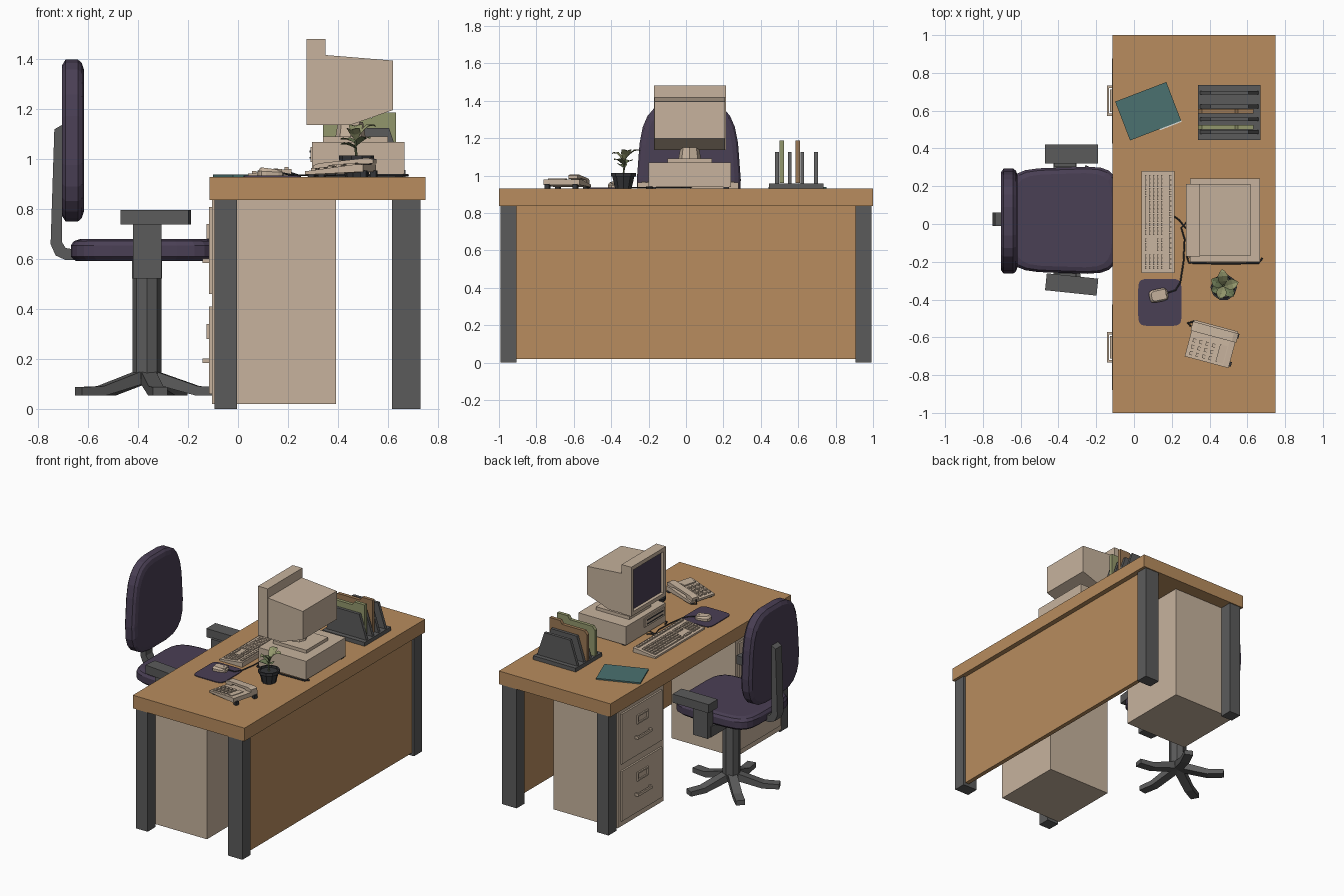
import bpy, bmesh, math
from mathutils import Matrix, Vector

if "Cube" in bpy.data.objects:
    bpy.data.objects.remove(bpy.data.objects["Cube"])


def mat(name, r, g, b):
    m = bpy.data.materials.new(name)
    m.diffuse_color = (r, g, b, 1)
    m.use_nodes = True
    m.node_tree.nodes["Principled BSDF"].inputs["Base Color"].default_value = m.diffuse_color
    return m


WOOD = mat("wood", 0.48, 0.265, 0.112)
BEIGE = mat("beige plastic", 0.57, 0.45, 0.34)
GRAY = mat("gray metal", 0.105, 0.105, 0.105)
PURPLE = mat("purple fabric", 0.068, 0.05, 0.09)
TEAL = mat("teal card", 0.07, 0.165, 0.16)
OLIVE = mat("olive card", 0.29, 0.31, 0.15)
LEAF = mat("leaf green", 0.15, 0.19, 0.09)
DARK = mat("dark plastic", 0.035, 0.036, 0.04)
PAPER = mat("white paper", 0.75, 0.75, 0.72)
BROWN = mat("brown card", 0.33, 0.19, 0.09)


def finish(name, bm, m, at=(0, 0, 0), rot=0):
    bmesh.ops.recalc_face_normals(bm, faces=bm.faces)
    me = bpy.data.meshes.new(name)
    bm.to_mesh(me)
    bm.free()
    me.materials.append(m)
    ob = bpy.data.objects.new(name, me)
    ob.location = at
    ob.rotation_euler.z = math.radians(rot)
    bpy.context.collection.objects.link(ob)
    return ob


def boxes(name, items, m, **kw):
    """Several (x0,x1,y0,y1,z0,z1) boxes in one object."""
    bm = bmesh.new()
    for x0, x1, y0, y1, z0, z1 in items:
        mx = Matrix.Translation(((x0 + x1) / 2, (y0 + y1) / 2, (z0 + z1) / 2)) @ \
            Matrix.Diagonal((x1 - x0, y1 - y0, z1 - z0, 1))
        bmesh.ops.create_cube(bm, size=1, matrix=mx)
    return finish(name, bm, m, **kw)


def box(name, x0, x1, y0, y1, z0, z1, m, **kw):
    return boxes(name, [(x0, x1, y0, y1, z0, z1)], m, **kw)


def loft(name, rings, m, **kw):
    """Skin equal-length rings of points and cap both ends."""
    bm = bmesh.new()
    vs = [[bm.verts.new(p) for p in r] for r in rings]
    n = len(vs[0])
    for a, b in zip(vs, vs[1:]):
        for i in range(n):
            bm.faces.new((a[i], a[(i + 1) % n], b[(i + 1) % n], b[i]))
    bm.faces.new(vs[0])
    bm.faces.new(vs[-1])
    return finish(name, bm, m, **kw)


def prism(name, pts, lo, hi, m, axis="y", **kw):
    put = {"x": lambda a, b, t: (t, a, b), "y": lambda a, b, t: (a, t, b),
           "z": lambda a, b, t: (a, b, t)}[axis]
    return loft(name, [[put(a, b, t) for a, b in pts] for t in (lo, hi)], m, **kw)


def squircle(rx, ry, n=24, e=3.0):
    out = []
    for i in range(n):
        c, s = math.cos(math.tau * (i + .5) / n), math.sin(math.tau * (i + .5) / n)
        out.append((math.copysign(abs(c) ** (2 / e), c) * rx, math.copysign(abs(s) ** (2 / e), s) * ry))
    return out


def lathe(name, prof, m, at, n=10):
    return loft(name, [[(r * math.cos(math.tau * i / n), r * math.sin(math.tau * i / n), z)
                        for i in range(n)] for r, z in prof], m, at=at)


def cable(name, pts, r, m):
    rings = []
    pts = [Vector(p) for p in pts]
    for i, p in enumerate(pts):
        d = (pts[min(i + 1, len(pts) - 1)] - pts[max(i - 1, 0)]).normalized()
        u = d.cross(Vector((0, 0, 1)))
        u = u.normalized() if u.length > .01 else Vector((0, 1, 0))
        v = d.cross(u)
        rings.append([p + (u * math.cos(a) + v * math.sin(a)) * r
                      for a in (k * math.tau / 6 for k in range(6))])
    return loft(name, rings, m)


# desk
box("desk_top", -0.115, 0.75, -1, 1, 0.838, 0.93, WOOD)
box("modesty_panel", 0.685, 0.715, -0.91, 0.91, 0.02, 0.838, WOOD)
for s, side in ((-1, "right"), (1, "left")):
    y0, y1 = sorted((s * 0.905, s * 0.993))
    box("front_leg_" + side, -0.095, -0.005, y0, y1, 0, 0.838, GRAY)
    box("rear_leg_" + side, 0.617, 0.73, y0, y1, 0, 0.838, GRAY)
    # filing cabinets
    y0, y1 = sorted((s * 0.40, s * 0.905))
    c = (y0 + y1) / 2
    box("cabinet_" + side, -0.105, 0.393, y0, y1, 0.02, 0.838, BEIGE)
    for z, lvl in ((0.06, "lower"), (0.46, "upper")):
        tag = lvl + "_" + side
        box("drawer_" + tag, -0.117, -0.1, c - 0.225, c + 0.225, z, z + 0.35, BEIGE)
        boxes("drawer_handle_" + tag, [(-0.143, -0.133, c - .08, c + .08, z + .125, z + .143),
                                       (-0.135, -0.115, c - .08, c - .068, z + .125, z + .143),
                                       (-0.135, -0.115, c + .068, c + .08, z + .125, z + .143)], BEIGE)
        boxes("label_holder_" + tag, [(-0.126, -0.115, c - .06, c + .06, z + .22, z + .23),
                                      (-0.126, -0.115, c - .06, c + .06, z + .27, z + .28),
                                      (-0.126, -0.115, c - .06, c - .05, z + .22, z + .28),
                                      (-0.126, -0.115, c + .05, c + .06, z + .22, z + .28)], BEIGE)

# chair cushions
rings = []
for z, k in ((0.592, .93), (0.61, 1), (0.655, 1), (0.672, .96), (0.68, .88)):
    rings.append([(x * k, y * k * (1 + 0.12 * x), z) for x, y in squircle(0.295, 0.28, e=5)])
loft("seat", rings, PURPLE, at=(-0.375, 0.02, 0))
rings = []
for x, k in ((-0.705, .93), (-0.69, 1), (-0.64, 1), (-0.625, .96), (-0.617, .88)):
    rings.append([(x, y * k * (1 - 0.28 * z), z * k) for y, z in squircle(0.272, 0.325, e=3.4)])
loft("backrest", rings, PURPLE, at=(0, 0.015, 1.075))
prism("backrest_support", [(-0.70, 1.14), (-0.735, 1.12), (-0.75, 0.66), (-0.73, 0.615), (-0.69, 0.597),
                           (-0.60, 0.597), (-0.60, 0.63), (-0.69, 0.645), (-0.705, 0.67)], -0.01, 0.06, GRAY)

# chair arms and base
box("arm_bracket", -0.425, -0.305, -0.29, 0.33, 0.522, 0.595, GRAY)
box("arm_post_left", -0.42, -0.307, 0.302, 0.36, 0.522, 0.745, GRAY)
box("arm_post_right", -0.42, -0.307, -0.32, -0.262, 0.522, 0.745, GRAY)
box("arm_pad_left", -0.14, 0.14, -0.05, 0.05, 0, 0.06, GRAY, at=(-0.33, 0.37, 0.738))
box("arm_pad_right", -0.137, 0.137, -0.045, 0.045, 0, 0.06, GRAY, at=(-0.33, -0.32, 0.738), rot=-6)
lathe("chair_column", [(0.058, 0.12), (0.058, 0.53)], GRAY, (-0.365, 0.02, 0), 8)
for i in range(5):
    prism("chair_foot_%d" % (i + 1), [(0, 0.11), (0.2, 0.055), (0.31, 0.055), (0.31, 0.088), (0.21, 0.092),
                                      (0, 0.165)], -0.03, 0.03, GRAY, at=(-0.365, 0.02, 0), rot=64 + 72 * i)

# computer
box("computer_case", 0.297, 0.667, -0.2, 0.24, 0.94, 1.07, BEIGE)
boxes("computer_feet", [(x, x + .03, y, y + .03, .93, .94) for x in (.31, .63) for y in (-.19, .2)], DARK)
box("computer_front_panel", 0.29, 0.30, -0.18, 0.04, 0.99, 1.05, BEIGE)
boxes("disk_slots", [(0.287, 0.295, -0.16, 0.02, 1.028, 1.036), (0.287, 0.295, -0.16, 0.02, 1.003, 1.009)], DARK)
box("monitor_stand", 0.34, 0.6, -0.1, 0.14, 1.07, 1.092, BEIGE)
lathe("monitor_neck", [(0.06, 1.09), (0.05, 1.15)], BEIGE, (0.45, 0.02, 0), 8)
prism("monitor_body", [(0.34, 1.418), (0.62, 1.395), (0.62, 1.197), (0.45, 1.137), (0.34, 1.137)],
      -0.168, 0.208, BEIGE)
# monitor bezel with inset dark screen
b = box("monitor_bezel", 0.275, 0.35, -0.171, 0.213, 1.137, 1.482, BEIGE)
b.data.materials.append(PURPLE)
bm = bmesh.new()
bm.from_mesh(b.data)
screen = min(bm.faces, key=lambda f: f.calc_center_median().x)
bmesh.ops.inset_region(bm, faces=[screen], thickness=0.038)
bmesh.ops.inset_region(bm, faces=[screen], thickness=0.008, depth=-0.015)
screen.material_index = 1
bm.to_mesh(b.data)
bm.free()

# keyboard with key rows
prism("keyboard_body", [(0.04, 0.93), (0.215, 0.93), (0.215, 0.962), (0.19, 0.96), (0.04, 0.942)],
      -0.26, 0.28, BEIGE)
keys = []


def key_block(y0, y1, cols, rows):
    p = (y1 - y0) / cols
    for r in rows:
        x = 0.057 + r * 0.0215
        z = 0.942 + (x - 0.04) * 0.12
        keys.extend((x, x + .017, y0 + c * p + .0025, y0 + (c + 1) * p - .0025, z - .006, z + .009)
                    for c in range(cols))


key_block(-0.06, 0.262, 14, range(1, 5))
key_block(-0.06, 0.0, 2, (0,))
key_block(0.0, 0.15, 1, (0,))
key_block(0.15, 0.262, 4, (0,))
key_block(-0.145, -0.075, 3, (0, 3, 4))
key_block(-0.24, -0.16, 4, range(5))
key_block(-0.24, 0.262, 18, (6,))
boxes("keys", keys, BEIGE)

# mouse, pad and cables
prism("mouse_pad", squircle(0.115, 0.125, 24, 7), 0.93, 0.935, PURPLE, "z", at=(0.137, -0.415, 0))
loft("mouse", [[(x * k, y * k, z + x * t) for x, y in squircle(0.05, 0.035, 12, 4)]
               for z, k, t in ((.935, 1, 0), (.95, 1, -.05), (.962, .75, -.1))], BEIGE,
     at=(0.13, -0.378, 0), rot=12)
boxes("mouse_buttons", [(.012, .042, -.026, -.002, .94, .961), (.012, .042, .002, .026, .94, .961)], BEIGE,
      at=(0.13, -0.378, 0), rot=12)
cable("mouse_cable", [(.175, -.365, .945), (.22, -.35, .936), (.245, -.31, .936), (.262, -.2, .936),
                      (.268, -.08, .936), (.25, -.02, .936), (.29, .02, .936)], .004, DARK)
cable("keyboard_cable", [(.213, .04, .945), (.24, .02, .936), (.272, -.02, .936), (.31, -.03, .936)], .004, DARK)
cable("case_cable", [(.28, -.17, .936), (.29, -.205, .936), (.48, -.21, .936), (.66, -.206, .936),
                     (.68, -.18, .936)], .005, DARK)

# paper folder lying on the desk
box("folder_card", -0.145, 0.145, -0.11, 0.11, 0, 0.009, TEAL, at=(0.075, 0.597, 0.93), rot=21)
prism("folder_paper", [(0, -0.09), (0.02, -0.118), (0.14, -0.123), (0.14, -0.06)], 0.002, 0.0065, PAPER, "z",
      at=(0.075, 0.597, 0.93), rot=24)

# file organizer
box("organizer_base", 0.34, 0.67, 0.445, 0.735, 0.93, 0.957, GRAY)
for i, y in enumerate((0.487, 0.555, 0.622, 0.695)):
    prism("organizer_divider_%d" % (i + 1), [(0.35, 0.957), (0.66, 0.957), (0.65, 0.99), (0.605, 1.125),
                                             (0.405, 1.125), (0.36, 0.99)], y - .01, y + .01, GRAY)
for name, y, m in (("olive_file", 0.512, OLIVE), ("brown_file", 0.598, BROWN)):
    prism(name, [(0.34, 0.96), (0.632, 0.96), (0.632, 1.188), (0.55, 1.188), (0.535, 1.165), (0.36, 1.165),
                 (0.34, 1.14)], y - .012, y + .012, m)

# potted plant
P = (0.475, -0.335, 0.93)
lathe("plant_pot", [(.046, 0), (.062, .065), (.07, .065), (.07, .085), (.06, .085), (.058, .072)], DARK, P)
cable("plant_stem", [(.475, -.335, 1.0), (.47, -.33, 1.05), (.475, -.325, 1.10)], .005, LEAF)
for i, (ang, z, ln, rise) in enumerate(((95, .15, .09, .055), (150, .13, .075, .02), (15, .15, .08, .055),
                                        (-45, .125, .075, .03), (-110, .14, .07, .05), (200, .11, .07, .02))):
    bm = bmesh.new()
    rows = []
    for t, w in ((0, .004), (.3, .024), (.6, .028), (.85, .016), (1, .002)):
        h = rise * math.sin(t * 2.0)
        rows.append([bm.verts.new((t * ln, s * w, h + abs(s) * w * .3)) for s in (-1, 0, 1)])
    for a, c in zip(rows, rows[1:]):
        for k in (0, 1):
            bm.faces.new((a[k], c[k], c[k + 1], a[k + 1]))
    finish("leaf_%d" % (i + 1), bm, OLIVE if i % 2 == 0 else LEAF, at=(P[0], P[1] + .005, P[2] + z), rot=ang)

# telephone: wedge body, keypad, handset and feet
T = dict(at=(0.41, -0.635, 0.93), rot=-15)
prism("phone_body", [(-0.12, 0.008), (0.12, 0.02), (0.12, 0.05), (0.09, 0.05), (-0.12, 0.022)],
      -0.1, 0.1, BEIGE, **T)
boxes("phone_keys", [(x, x + .02, y, y + .02, .02, .032 + (x + .12) * .133)
                     for x in (-.10, -.065, -.03, .005) for y in (-.085, -.05, -.015)], BEIGE, **T)
box("phone_display", 0.045, 0.085, -0.085, 0.01, 0.03, 0.053, BEIGE, **T)
prism("phone_handset", [(-0.125, 0.026), (-0.07, 0.03), (-0.06, 0.045), (0.06, 0.055), (0.07, 0.05), (0.125, 0.053),
                        (0.125, 0.07), (0.1, 0.076), (-0.1, 0.054), (-0.125, 0.045)], 0.04, 0.09, BEIGE, **T)
boxes("phone_feet", [(x, x + .025, y, y + .025, 0, .025 if x > 0 else .01)
                     for x in (-.11, .105) for y in (-.09, .065)], DARK, **T)
cable("phone_cord", [(.30, -.54, .96), (.285, -.525, .94), (.32, -.515, .937), (.39, -.535, .937)], .005, DARK)
